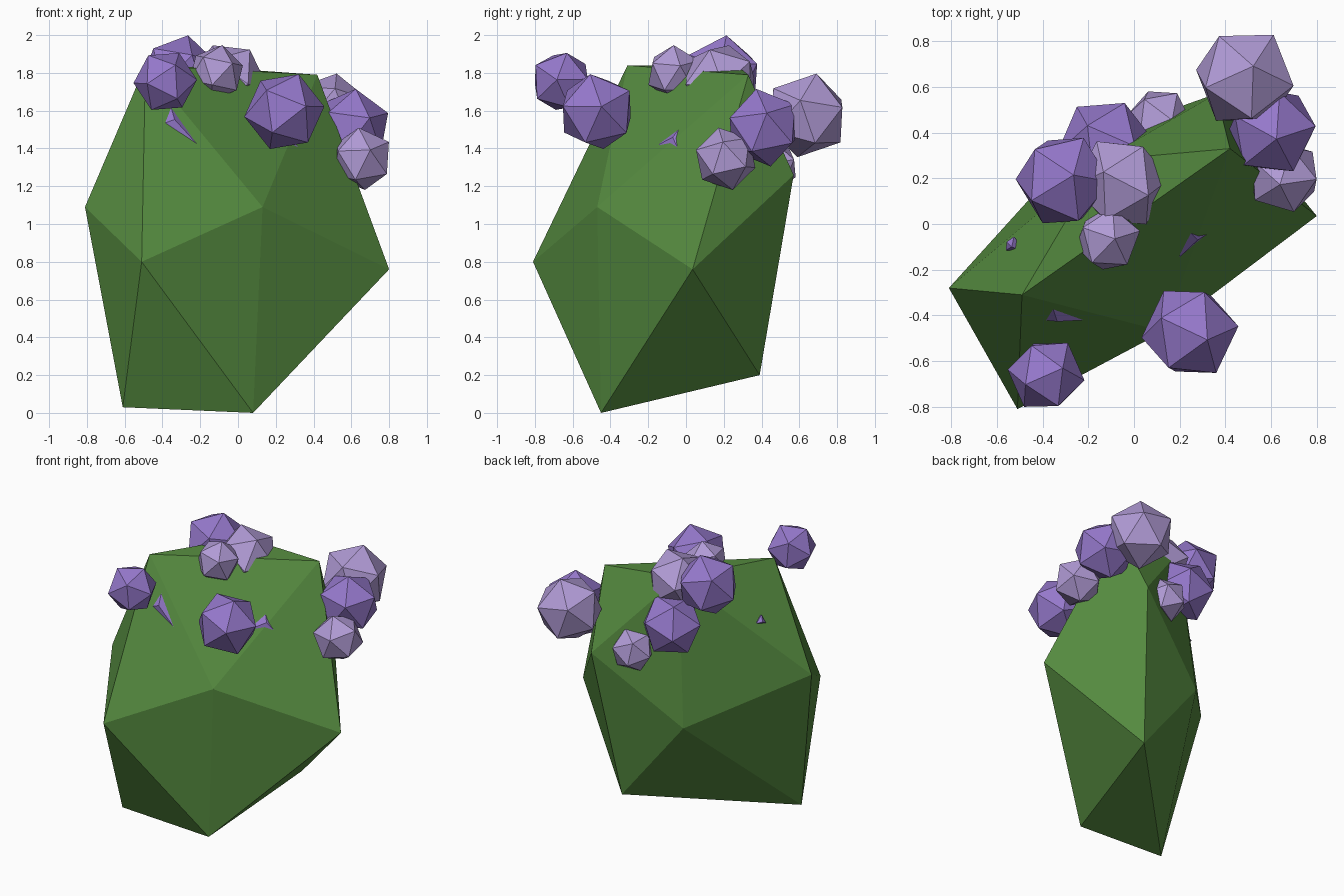
import bpy, bmesh, random
from mathutils import Vector, Euler

if "Cube" in bpy.data.objects:
    bpy.data.objects.remove(bpy.data.objects["Cube"])

random.seed(4)

def srgb(r, g, b):
    f = lambda c: c / 12.92 if c <= 0.04045 else ((c + 0.055) / 1.055) ** 2.4
    return (f(r / 255), f(g / 255), f(b / 255), 1)

def material(name, rgb):
    m = bpy.data.materials.new(name)
    m.diffuse_color = srgb(*rgb)
    m.use_nodes = True
    m.node_tree.nodes["Principled BSDF"].inputs["Base Color"].default_value = m.diffuse_color
    return m

GREEN = material("leaf green", (86, 140, 64))
PURPLE = material("blossom purple", (149, 120, 203))
LILAC = material("blossom lilac", (177, 155, 214))

def finish(name, bm, mat):
    bmesh.ops.recalc_face_normals(bm, faces=bm.faces)
    me = bpy.data.meshes.new(name)
    bm.to_mesh(me)
    bm.free()
    me.materials.append(mat)
    ob = bpy.data.objects.new(name, me)
    bpy.context.collection.objects.link(ob)
    return ob

# Bush body: a lopsided twenty-sided lump
corners = {
    "I": (-.49, -.31, 1.84), "J": (.42, .33, 1.79), "K": (-.14, .28, 1.83),
    "A": (-.81, -.28, 1.09), "B": (.13, -.47, 1.09), "C": (-.51, -.81, .80),
    "D": (.80, .035, .76), "H": (.36, .57, 1.26), "L": (-.23, .36, .79),
    "E": (.08, -.45, 0), "F": (-.61, -.45, .03), "G": (.24, .39, .20),
}
faces = ("IJK IKA IAC ICB IBJ JBD JDH JHK KHL KLA "
         "ALF AFC CFE CEB BED DEG DGH HGL LGF FGE").split()
bm = bmesh.new()
v = {k: bm.verts.new(p) for k, p in corners.items()}
for f in faces:
    bm.faces.new([v[k] for k in f])
finish("bush_body", bm, GREEN)

# Blossoms: faceted balls (x, y, z, radius)
def blossom(name, x, y, z, r, mat):
    bm = bmesh.new()
    bmesh.ops.create_icosphere(bm, subdivisions=1, radius=r)
    ob = finish(name, bm, mat)
    ob.location = (x, y, z)
    ob.rotation_euler = Euler([random.uniform(0, 6.28) for _ in range(3)])

purple = [(-.385, -.66, 1.755, .17), (.245, -.472, 1.595, .215),
          (-.31, .19, 1.79, .215), (-.125, .34, 1.51, .215),
          (.60, .41, 1.51, .21)]
lilac = [(-.115, -.065, 1.80, .15), (-.055, .18, 1.755, .212),
         (.11, .45, 1.305, .15), (.485, .64, 1.575, .23),
         (.655, .21, 1.345, .17)]
for i, b in enumerate(purple):
    blossom(f"purple_blossom_{i + 1}", *b, PURPLE)
for i, b in enumerate(lilac):
    blossom(f"lilac_blossom_{i + 1}", *b, LILAC)

# Buried blossoms: only a small corner pokes out of the leaves
def tip(name, pts, height, weights=(.4, .4, .2)):
    pts = [Vector(p) for p in pts]
    n = (pts[1] - pts[0]).cross(pts[2] - pts[0]).normalized()
    mid = sum(pts, Vector()) / 3
    if n.dot(mid - Vector((0, 0, 1))) < 0:
        n = -n
    apex = sum((p * w for p, w in zip(pts, weights)), Vector()) + n * height
    bm = bmesh.new()
    for p in pts + [apex, mid - n * .08]:
        bm.verts.new(p)
    bmesh.ops.convex_hull(bm, input=bm.verts)
    finish(name, bm, PURPLE)

tip("buried_blossom_front", [(-.40, -.42, 1.53), (-.355, -.37, 1.62), (-.205, -.42, 1.41)], .03)
tip("buried_blossom_right", [(.205, .005, 1.56), (.345, -.03, 1.37), (.20, -.145, 1.42)], .03, (.3, .4, .3))
tip("buried_blossom_left", [(-.56, -.115, 1.46), (-.525, -.055, 1.47), (-.535, -.10, 1.52)], .02)
